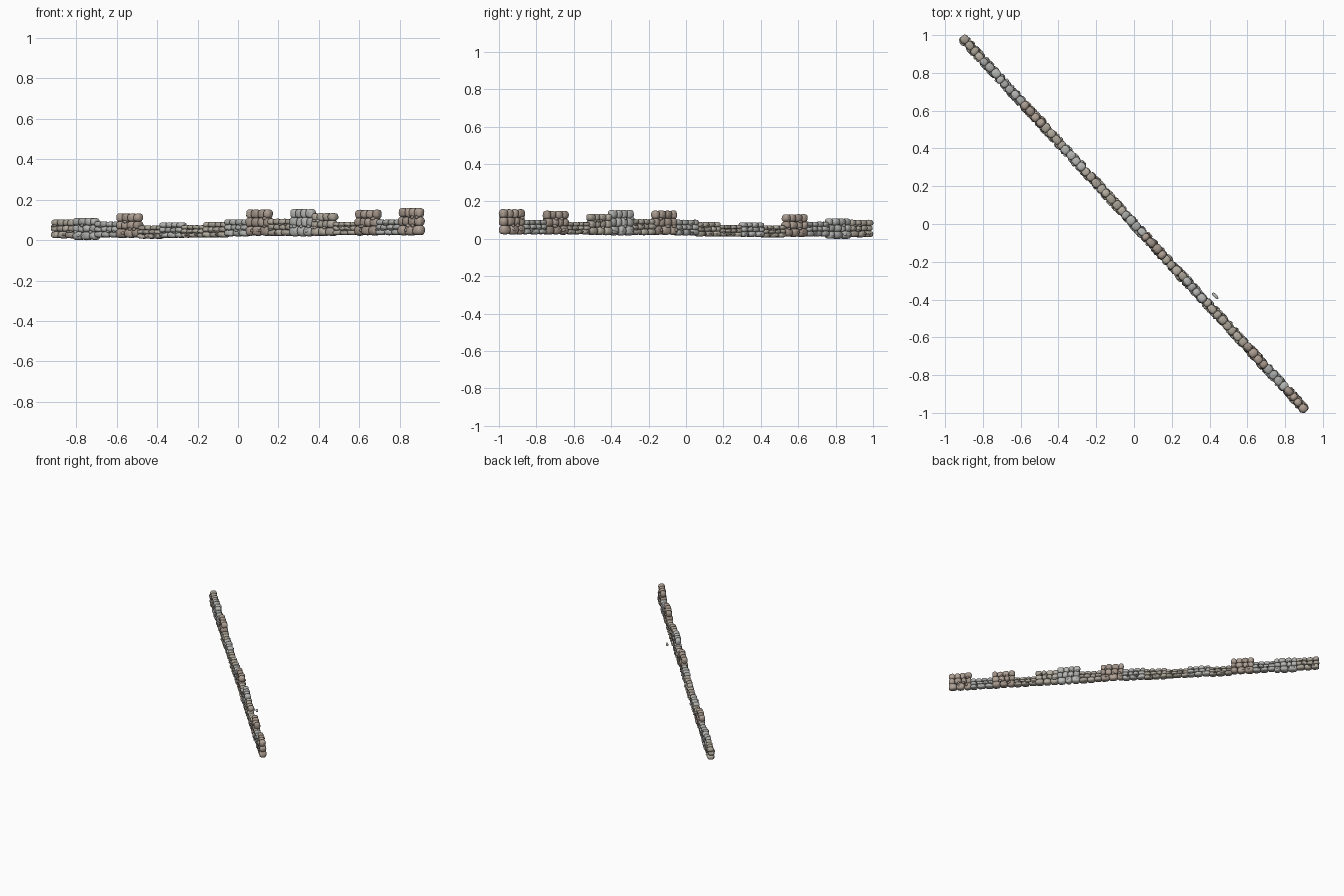
import bpy, bmesh, math, random
from mathutils import Vector, Matrix, noise

if "Cube" in bpy.data.objects:
    bpy.data.objects.remove(bpy.data.objects["Cube"])

random.seed(7)

# Wall runs diagonally from the back left to the front right
START, END = Vector((-0.857, 0.93, 0)), Vector((0.857, -0.93, 0))
DIR = (END - START).normalized()
ANGLE = math.atan2(DIR.y, DIR.x)
SEG_LEN = 0.164

# Bottom, top and stone tone of each wall section
SECTIONS = [
    (.008, .102, 1), (.000, .110, 0), (.012, .092, 0), (.010, .132, 2),
    (.006, .072, 1), (.010, .088, 0), (.012, .074, 1), (.012, .090, 1),
    (.018, .103, 0), (.020, .152, 2), (.020, .106, 1), (.018, .155, 0),
    (.020, .134, 1), (.024, .090, 1), (.022, .150, 2), (.024, .102, 0),
    (.022, .159, 2)]

TONES = [("grey", (.43, .44, .42)), ("tan", (.43, .39, .33)), ("brown", (.39, .32, .27))]
MATS = []
for name, rgb in TONES:
    for shade, k in (("light", 1.08), ("dark", .9)):
        m = bpy.data.materials.new(f"{name}_stone_{shade}")
        m.diffuse_color = (*[c * k for c in rgb], 1)
        m.use_nodes = True
        m.node_tree.nodes["Principled BSDF"].inputs["Base Color"].default_value = m.diffuse_color
        MATS.append(m)


def add_stone(bm, centre, half, mat, power=.72, tilt=.06, detail=3):
    """One rounded, lumpy boulder with the given half sizes."""
    new = bmesh.ops.create_icosphere(bm, subdivisions=detail, radius=1)["verts"]
    seed = Vector([random.uniform(-50, 50) for _ in range(3)])
    rot = Matrix.Rotation(random.uniform(-tilt, tilt), 3, 'Y') @ \
        Matrix.Rotation(random.uniform(-tilt, tilt), 3, 'Z')
    for v in new:
        lump = 1 + .09 * noise.noise(v.co * 1.6 + seed)
        p = [math.copysign(abs(c) ** power, c) * h * lump for c, h in zip(v.co, half)]
        v.co = rot @ Vector(p) + Vector(centre)
    for f in {f for v in new for f in v.link_faces}:
        f.material_index = mat


def finish(bm, name, location, tone):
    me = bpy.data.meshes.new(name)
    bm.to_mesh(me)
    bm.free()
    ob = bpy.data.objects.new(name, me)
    bpy.context.collection.objects.link(ob)
    ob.location = location
    ob.rotation_euler.z = ANGLE
    for m in MATS[tone * 2:tone * 2 + 2]:
        me.materials.append(m)
    bpy.context.view_layer.objects.active = ob
    ob.select_set(True)
    bpy.ops.object.shade_smooth_by_angle(angle=math.radians(40))
    ob.select_set(False)


# Courses: stone count, start and end height fraction, half thickness
COURSES = [(3, 0, .38, .027), (4, .34, .69, .025), (4, .65, 1, .022)]

for i, (z0, z1, tone) in enumerate(SECTIONS):
    bm = bmesh.new()
    h = z1 - z0
    for count, a, b, thick in COURSES:
        # uneven stone lengths that fill the section
        w = [random.uniform(.8, 1.25) for _ in range(count)]
        total, u = sum(w), -SEG_LEN / 2
        for k in w:
            length = SEG_LEN * k / total
            hz = h * (b - a) / 2 * random.uniform(.94, 1.02)
            add_stone(bm, (u + length / 2, random.uniform(-.003, .003), z0 + h * (a + b) / 2),
                      (length * .53, thick * random.uniform(.9, 1.1), hz), random.randint(0, 1))
            u += length
    # small wedge stones poking out of the joints on both faces
    for side in (-1, 1):
        for _ in range(5):
            add_stone(bm, (random.uniform(-.07, .07), side * .021, z0 + h * random.choice((.2, .36, .66))),
                      (random.uniform(.007, .014), .009, h * .06), random.randint(0, 1),
                      power=.8, tilt=.4, detail=2)
    pos = START.lerp(END, i / (len(SECTIONS) - 1))
    finish(bm, f"wall_section_{i + 1}", pos, tone)

# Loose stone lying beside the wall
bm = bmesh.new()
add_stone(bm, (0, 0, 0), (.022, .009, .008), 0, power=.85, detail=2)
finish(bm, "loose_stone", (.43, -.38, .036), 0)
